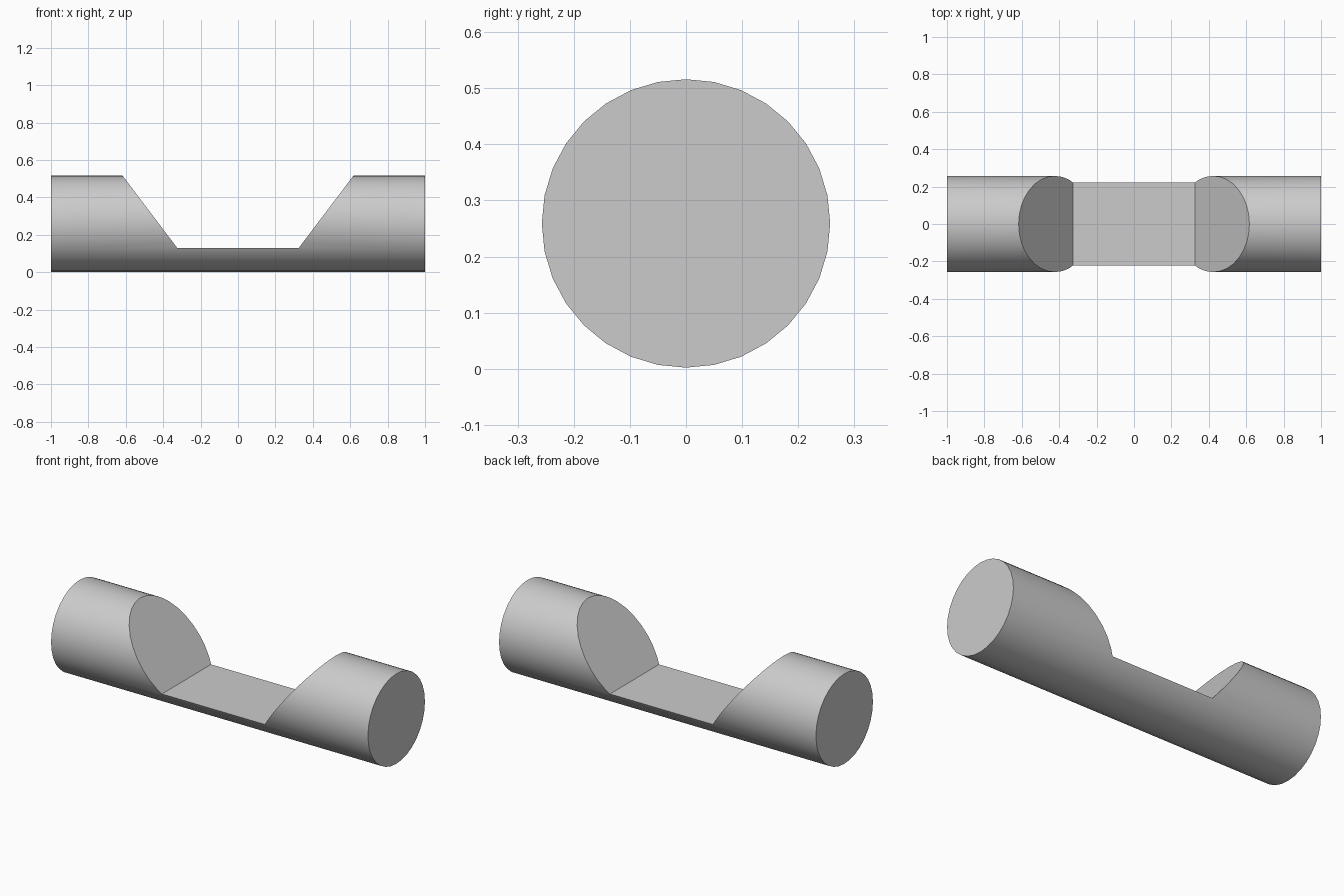
import bpy, bmesh, math
from mathutils import Matrix

cube = bpy.data.objects.get("Cube")
if cube:
    bpy.data.objects.remove(cube, do_unlink=True)

RADIUS, CENTRE = 0.257, 0.259
FLOOR, FLOOR_HALF = 0.13, 0.325      # notch floor height and half length
TOP, TOP_HALF = 0.516, 0.617         # notch opening at the crown

grey = bpy.data.materials.new("plain grey")
grey.use_nodes = True
colour = (0.6, 0.6, 0.6, 1)
grey.diffuse_color = colour
grey.node_tree.nodes["Principled BSDF"].inputs["Base Color"].default_value = colour


def make_object(name, bm):
    bmesh.ops.recalc_face_normals(bm, faces=bm.faces)
    mesh = bpy.data.meshes.new(name)
    bm.to_mesh(mesh)
    bm.free()
    mesh.materials.append(grey)
    obj = bpy.data.objects.new(name, mesh)
    bpy.context.collection.objects.link(obj)
    return obj


# Round bar lying along x
bm = bmesh.new()
bmesh.ops.create_cone(bm, cap_ends=True, segments=32, radius1=RADIUS,
                      radius2=RADIUS, depth=2,
                      matrix=Matrix.Translation((0, 0, CENTRE))
                      @ Matrix.Rotation(math.pi / 2, 4, "Y"))
bar = make_object("notched_bar", bm)

# Tapered notch cutter, its sloped sides continued above the bar
high = 0.8
slope = (TOP_HALF - FLOOR_HALF) / (TOP - FLOOR)
high_half = FLOOR_HALF + slope * (high - FLOOR)
bm = bmesh.new()
profile = [(-FLOOR_HALF, FLOOR), (FLOOR_HALF, FLOOR),
           (high_half, high), (-high_half, high)]
face = bm.faces.new([bm.verts.new((x, -0.5, z)) for x, z in profile])
side = bmesh.ops.extrude_face_region(bm, geom=[face])
bmesh.ops.translate(bm, vec=(0, 1, 0),
                    verts=[v for v in side["geom"] if isinstance(v, bmesh.types.BMVert)])
cutter = make_object("notch_cutter", bm)
cutter.hide_render = True

# Cut the notch, then drop the cutter
cut = bar.modifiers.new("notch", "BOOLEAN")
cut.operation = "DIFFERENCE"
cut.solver = "EXACT"
cut.object = cutter
bpy.ops.object.select_all(action="DESELECT")
bpy.context.view_layer.objects.active = bar
bar.select_set(True)
bpy.ops.object.modifier_apply(modifier=cut.name)
bpy.data.objects.remove(cutter, do_unlink=True)

# Smooth round surface with crisp cut edges
bpy.ops.object.shade_smooth_by_angle(angle=math.radians(30))
